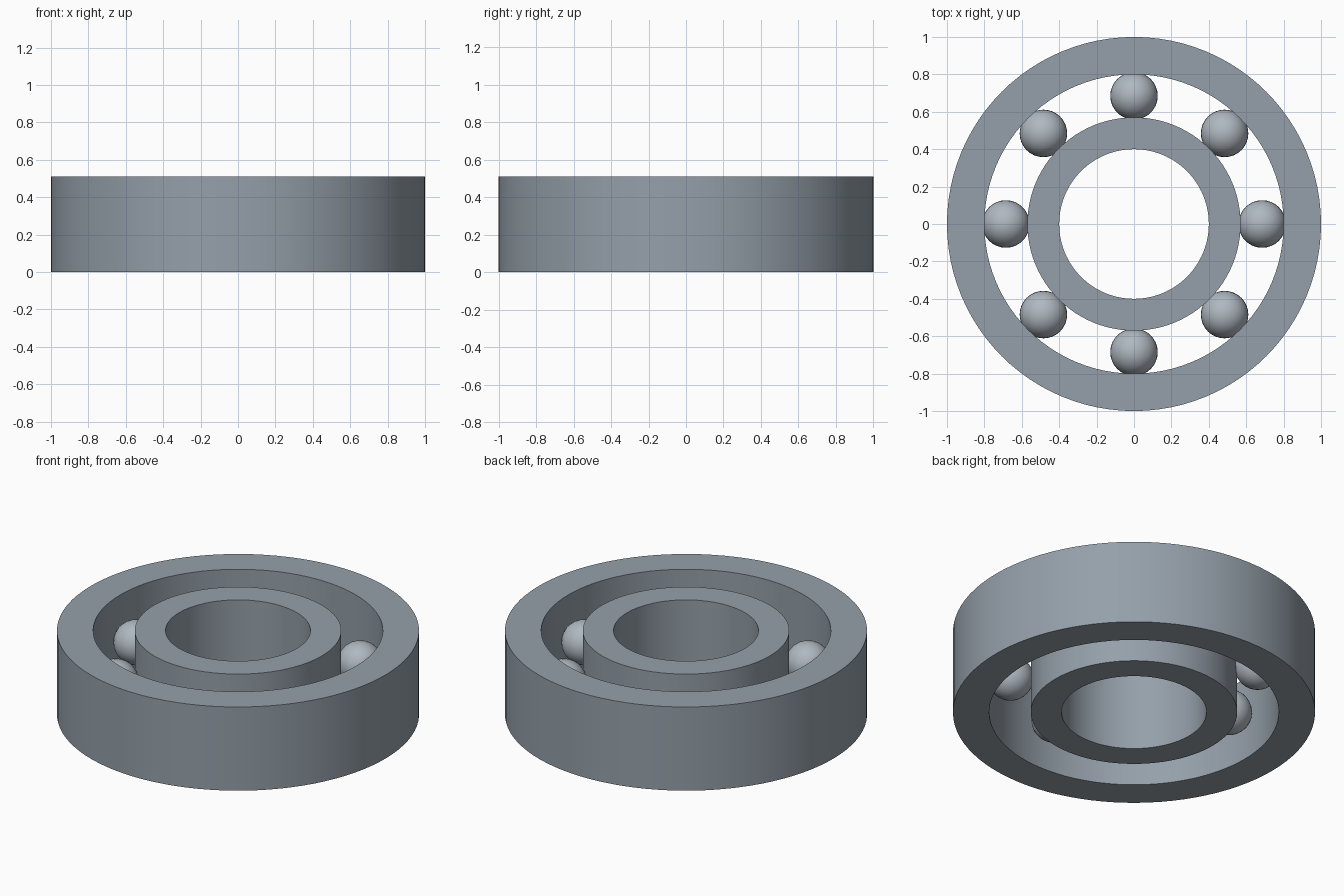
import bpy, math, bmesh

if "Cube" in bpy.data.objects:
    bpy.data.objects.remove(bpy.data.objects["Cube"])

HEIGHT = 0.51
BALL_R, PITCH_R, BALLS = 0.127, 0.685, 8


def material(name, color):
    mat = bpy.data.materials.new(name)
    mat.diffuse_color = (*color, 1)
    mat.use_nodes = True
    mat.node_tree.nodes["Principled BSDF"].inputs["Base Color"].default_value = mat.diffuse_color
    return mat


STEEL = material("race_steel", (0.30, 0.35, 0.40))
BALL_STEEL = material("ball_steel", (0.43, 0.48, 0.53))


def finish(name, bm, mat):
    bmesh.ops.recalc_face_normals(bm, faces=bm.faces)
    mesh = bpy.data.meshes.new(name)
    bm.to_mesh(mesh)
    bm.free()
    mesh.materials.append(mat)
    obj = bpy.data.objects.new(name, mesh)
    bpy.context.collection.objects.link(obj)
    bpy.ops.object.select_all(action='DESELECT')
    obj.select_set(True)
    bpy.context.view_layer.objects.active = obj
    bpy.ops.object.shade_smooth_by_angle(angle=math.radians(35))
    return obj


def ring(name, r_in, r_out, segments=96):
    """Rectangular profile swept around z."""
    bm = bmesh.new()
    profile = [(r_in, 0), (r_out, 0), (r_out, HEIGHT), (r_in, HEIGHT)]
    loops = []
    for i in range(segments):
        a = 2 * math.pi * i / segments
        loops.append([bm.verts.new((r * math.cos(a), r * math.sin(a), z)) for r, z in profile])
    for i in range(segments):
        a, b = loops[i], loops[(i + 1) % segments]
        for j in range(4):
            k = (j + 1) % 4
            bm.faces.new((a[j], b[j], b[k], a[k]))
    return finish(name, bm, STEEL)


# Races
ring("outer_race", 0.80, 1.0)
ring("inner_race", 0.40, 0.57)

# Balls seated slightly into both races
bm = bmesh.new()
bmesh.ops.create_uvsphere(bm, u_segments=32, v_segments=16, radius=BALL_R)
first = finish("ball_1", bm, BALL_STEEL)
for i in range(BALLS):
    ball = first if i == 0 else first.copy()
    if i:
        ball.name = f"ball_{i + 1}"
        bpy.context.collection.objects.link(ball)
    a = 2 * math.pi * i / BALLS
    ball.location = (PITCH_R * math.cos(a), PITCH_R * math.sin(a), HEIGHT / 2)
